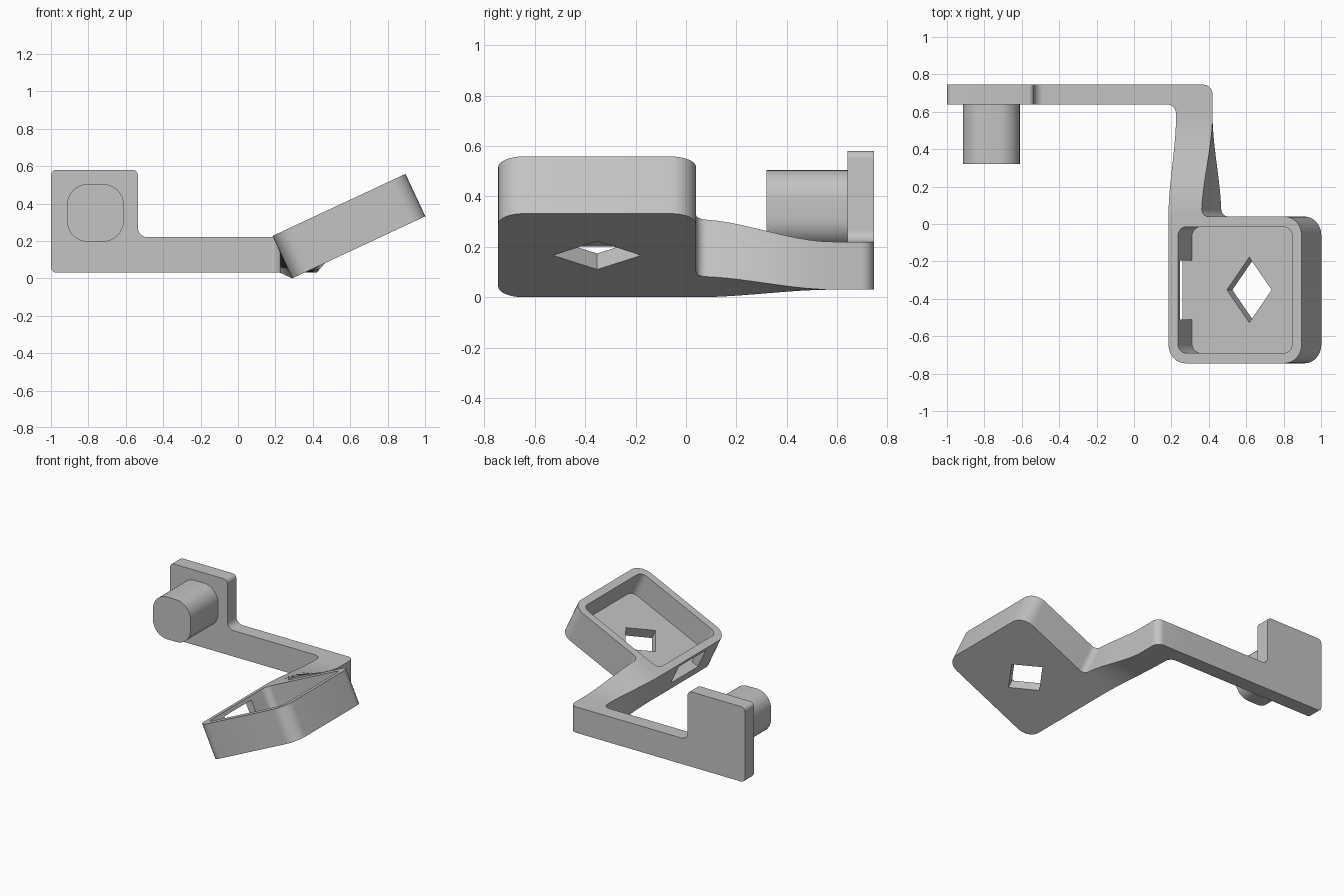
import bpy, bmesh, math
from mathutils import Vector

cube = bpy.data.objects.get("Cube")
if cube:
    bpy.data.objects.remove(cube, do_unlink=True)

grey = bpy.data.materials.new("plain grey")
grey.use_nodes = True
grey.diffuse_color = (0.55, 0.55, 0.55, 1)
grey.node_tree.nodes["Principled BSDF"].inputs["Base Color"].default_value = grey.diffuse_color


def finish(name, bm):
    """Turn a bmesh into a smooth shaded object with sharp edges kept."""
    bmesh.ops.recalc_face_normals(bm, faces=bm.faces)
    mesh = bpy.data.meshes.new(name)
    bm.to_mesh(mesh)
    bm.free()
    mesh.materials.append(grey)
    obj = bpy.data.objects.new(name, mesh)
    bpy.context.collection.objects.link(obj)
    return obj


def rounded(corners, steps=8):
    """Outline from (x, y, radius) right-angled corners."""
    out = []
    for i, (x, y, r) in enumerate(corners):
        p = Vector((x, y))
        if r == 0:
            out.append(p)
            continue
        a = (Vector(corners[i - 1][:2]) - p).normalized() * r
        b = (Vector(corners[(i + 1) % len(corners)][:2]) - p).normalized() * r
        for k in range(steps + 1):
            t = math.pi / 2 * k / steps
            out.append(p + a + b - b * math.cos(t) - a * math.sin(t))
    return out


def box(x0, x1, y0, y1, r=0, last=None):
    return rounded([(x0, y0, r), (x1, y0, r), (x1, y1, r),
                    (x0, y1, r if last is None else last)])


def prism(name, outline, lo, hi, upright=False, joint=lambda m: False):
    """Extrude an outline; sides at a joint with another part stay open."""
    bm = bmesh.new()
    rings = [[bm.verts.new((p.x, h, p.y) if upright else (p.x, p.y, h))
              for p in outline] for h in (lo, hi)]
    for ring in rings:
        bm.faces.new(ring)
    n = len(outline)
    for i in range(n):
        j = (i + 1) % n
        if not joint((outline[i] + outline[j]) / 2):
            bm.faces.new((rings[0][i], rings[0][j], rings[1][j], rings[1][i]))
    return finish(name, bm)


# Tilted tray: outer block, then cavity, diamond hole and side slot
SIZE, THICK, WALL, FLOOR = 0.785, 0.25, 0.055, 0.07
TILT = math.radians(25)
BACK = 0.04
FRONT = BACK - SIZE
MID_U, MID_Y = SIZE / 2, (BACK + FRONT) / 2

tray = prism("tray", box(0, SIZE, FRONT, BACK, 0.1, last=0), 0, THICK)
diamond = [Vector((MID_U + a, MID_Y + b))
           for a, b in ((-0.132, 0), (0, -0.175), (0.132, 0), (0, 0.175))]
cutters = [
    prism("cavity_cutter", box(WALL, SIZE - WALL, FRONT + WALL, BACK - WALL, 0.05), FLOOR, 0.4),
    prism("diamond_cutter", diamond, -0.1, 0.15),
    prism("slot_cutter", box(-0.1, 0.1, MID_Y - 0.157, MID_Y + 0.157), FLOOR + 0.003, 0.223),
]
bpy.context.view_layer.objects.active = tray
for cutter in cutters:
    cutter.hide_render = True
    mod = tray.modifiers.new(cutter.name, "BOOLEAN")
    mod.operation, mod.solver, mod.object = "DIFFERENCE", "EXACT", cutter
    bpy.ops.object.modifier_apply(modifier=mod.name)
    bpy.data.objects.remove(cutter, do_unlink=True)
tray.location = (0.29, 0, 0)
tray.rotation_euler = (0, -TILT, 0)

# Bar with the raised end plate
BOTTOM, TOP = 0.03, 0.22
NEAR, FAR = 0.64, 0.745
SEAM_X, SEAM_Y = 0.17, 0.585
INNER, OUTER = 0.225, 0.42
bar = prism("bar_and_end_plate", rounded([
    (-1, BOTTOM, 0.03), (SEAM_X, BOTTOM, 0), (SEAM_X, TOP, 0),
    (-0.535, TOP, 0.05), (-0.535, 0.58, 0.03), (-1, 0.58, 0.03)]),
    NEAR, FAR, True, lambda m: abs(m.x - SEAM_X) < 1e-4)

# Round post on the end plate
post = prism("post", box(-0.915, -0.61, 0.195, 0.505, 0.115), 0.32, NEAR, True)

# Elbow joining bar and neck
elbow = prism("elbow", rounded([
    (SEAM_X, FAR, 0), (OUTER, FAR, 0.05), (OUTER, SEAM_Y, 0),
    (INNER, SEAM_Y, 0), (INNER, NEAR, 0.05), (SEAM_X, NEAR, 0)]),
    BOTTOM, TOP, False,
    lambda m: abs(m.x - SEAM_X) < 1e-4 or abs(m.y - SEAM_Y) < 1e-4)

# Twisting neck: section turns from the tray's tilt to upright
WIDTH, FILLET = OUTER - INNER, 0.04
stations = []
for k in range(7):
    a = math.pi / 2 * k / 6
    stations.append((BACK + FILLET * (1 - math.cos(a)), FILLET * (1 - math.sin(a))))
start = BACK + FILLET
stations += [(start + (SEAM_Y - start) * k / 20, 0) for k in range(1, 21)]

bm = bmesh.new()
rings = []
for y, extra in stations:
    s = (y - BACK) / (SEAM_Y - BACK)
    t = s * s * (3 - 2 * s)
    ring = []
    for side, up in ((0, 0), (1, 0), (1, 1), (0, 1)):
        u, n = side * (WIDTH + extra), up * THICK
        tilted = Vector((0.29 + u * math.cos(TILT) - n * math.sin(TILT), y,
                         u * math.sin(TILT) + n * math.cos(TILT)))
        straight = Vector((OUTER if side else INNER, y, TOP if up else BOTTOM))
        ring.append(bm.verts.new(tilted.lerp(straight, t)))
    rings.append(ring)
for r0, r1 in zip(rings, rings[1:]):
    for i in range(4):
        j = (i + 1) % 4
        bm.faces.new((r0[i], r0[j], r1[j], r1[i]))
neck = finish("twisted_neck", bm)

# Smooth shading with crisp edges
bpy.ops.object.select_all(action="DESELECT")
for obj in (tray, bar, post, elbow, neck):
    obj.select_set(True)
bpy.context.view_layer.objects.active = tray
bpy.ops.object.shade_smooth_by_angle(angle=math.radians(30))
